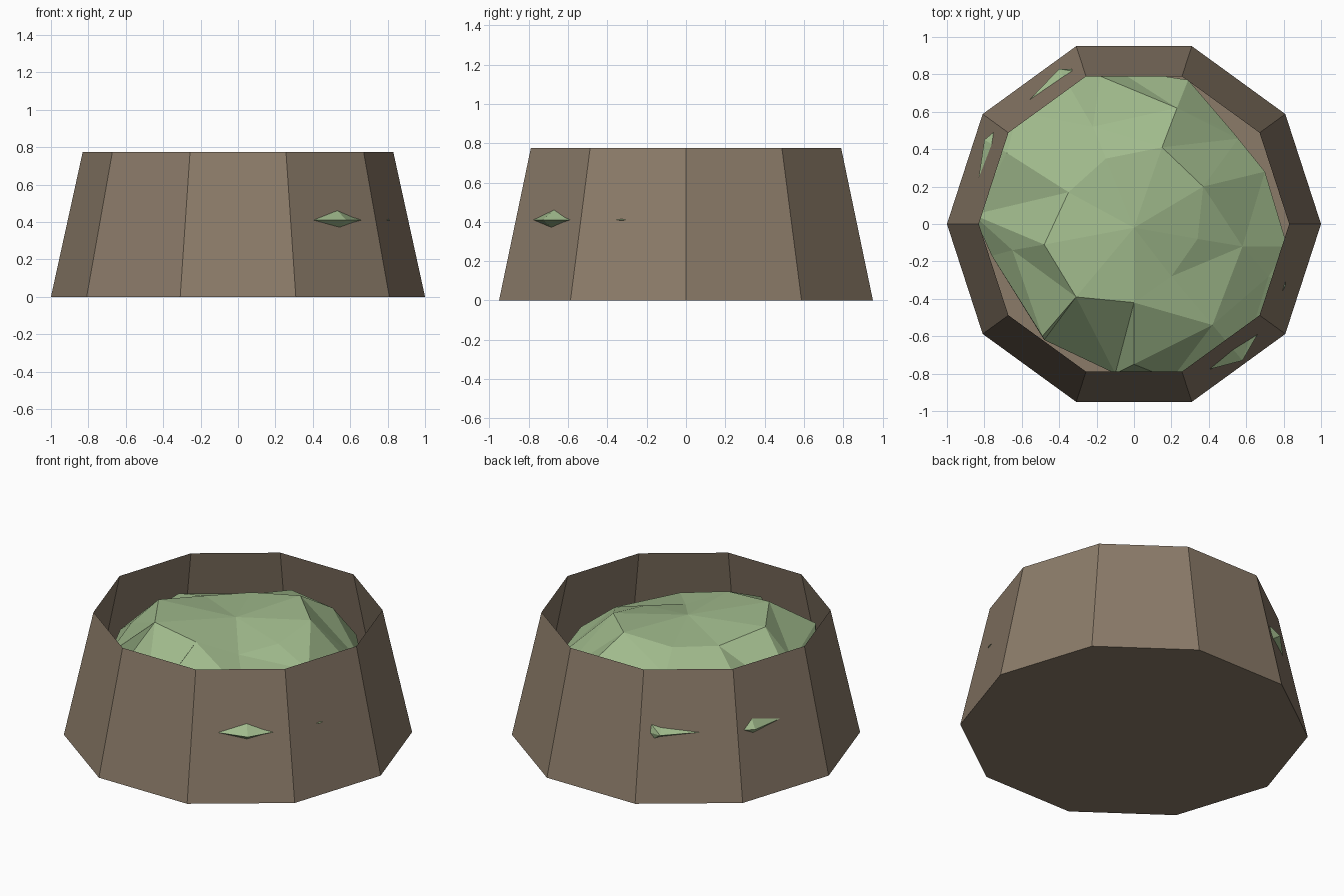
import bpy, bmesh, math
from mathutils import Vector
from mathutils.geometry import delaunay_2d_cdt

cube = bpy.data.objects.get("Cube")
if cube:
    bpy.data.objects.remove(cube, do_unlink=True)

SIDES, HEIGHT, BASE_R, RIM_R = 10, 0.775, 1.0, 0.83
MID = 0.41


def material(name, rgb):
    mat = bpy.data.materials.new(name)
    mat.use_nodes = True
    mat.diffuse_color = (*rgb, 1)
    mat.node_tree.nodes["Principled BSDF"].inputs["Base Color"].default_value = (*rgb, 1)
    return mat


def finish(bm, name, mat):
    mesh = bpy.data.meshes.new(name)
    bm.to_mesh(mesh)
    bm.free()
    mesh.materials.append(mat)
    obj = bpy.data.objects.new(name, mesh)
    bpy.context.collection.objects.link(obj)
    return obj


def ring(bm, radius, z):
    angles = [math.tau * i / SIDES for i in range(SIDES)]
    return [bm.verts.new((radius * math.cos(a), radius * math.sin(a), z)) for a in angles]


brown = material("brown wood", (0.258, 0.198, 0.141))
green = material("leaf green", (0.352, 0.491, 0.262))

# Open ten-sided planter with a floor and thin sloping walls
bm = bmesh.new()
base, rim = ring(bm, BASE_R, 0), ring(bm, RIM_R, HEIGHT)
bm.faces.new(base[::-1])
for i in range(SIDES):
    j = (i + 1) % SIDES
    bm.faces.new((base[i], base[j], rim[j], rim[i]))
finish(bm, "planter", brown)

# Faceted foliage: a waist outline at mid height, then raised points
waist = [(.82, -.12), (.81, -.33), (.58, -.73), (.2, -.83), (-.1, -.8), (-.48, -.62),
         (-.76, -.17), (-.86, .05), (-.8, .45), (-.62, .6), (-.4, .83), (-.1, .83),
         (.29, .77), (.53, .49), (.7, .28)]
crown = [(0, -.02, .745), (.15, .41, .757), (.37, .2, .74), (-.48, -.11, .762),
         (-.31, -.39, .77), (.2, -.28, .66), (.34, -.08, .69), (-.15, .35, .72),
         (-.35, .17, .714), (0, -.42, .74), (-.65, -.14, .58), (-.49, -.6, .6),
         (0, -.75, .58), (.42, -.54, .573), (.72, -.28, .47), (.58, -.12, .6),
         (.7, .385, .6), (.23, .62, .62), (-.18, .79, .56), (-.22, .52, .63),
         (-.68, .38, .56)]
points = [Vector((x, y, MID)) for x, y in waist] + [Vector(p) for p in crown]
n = len(waist)
edges = [(i, (i + 1) % n) for i in range(n)]
# Ridge along the back of the crown
edges += [(n + 16, n + 17), (n + 17, n + 18)]
flat, _, tris, origin, _, _ = delaunay_2d_cdt([p.xy for p in points], edges, [], 1, 1e-5)

bm = bmesh.new()
for sign in (1, -1):
    verts = []
    for p, src in zip(flat, origin):
        z = points[src[0]].z if src else MID
        verts.append(bm.verts.new((p.x, p.y, MID + sign * (z - MID))))
    for t in tris:
        bm.faces.new([verts[i] for i in t])
bmesh.ops.remove_doubles(bm, verts=bm.verts[:], dist=1e-4)
bmesh.ops.recalc_face_normals(bm, faces=bm.faces[:])
finish(bm, "foliage", green)
